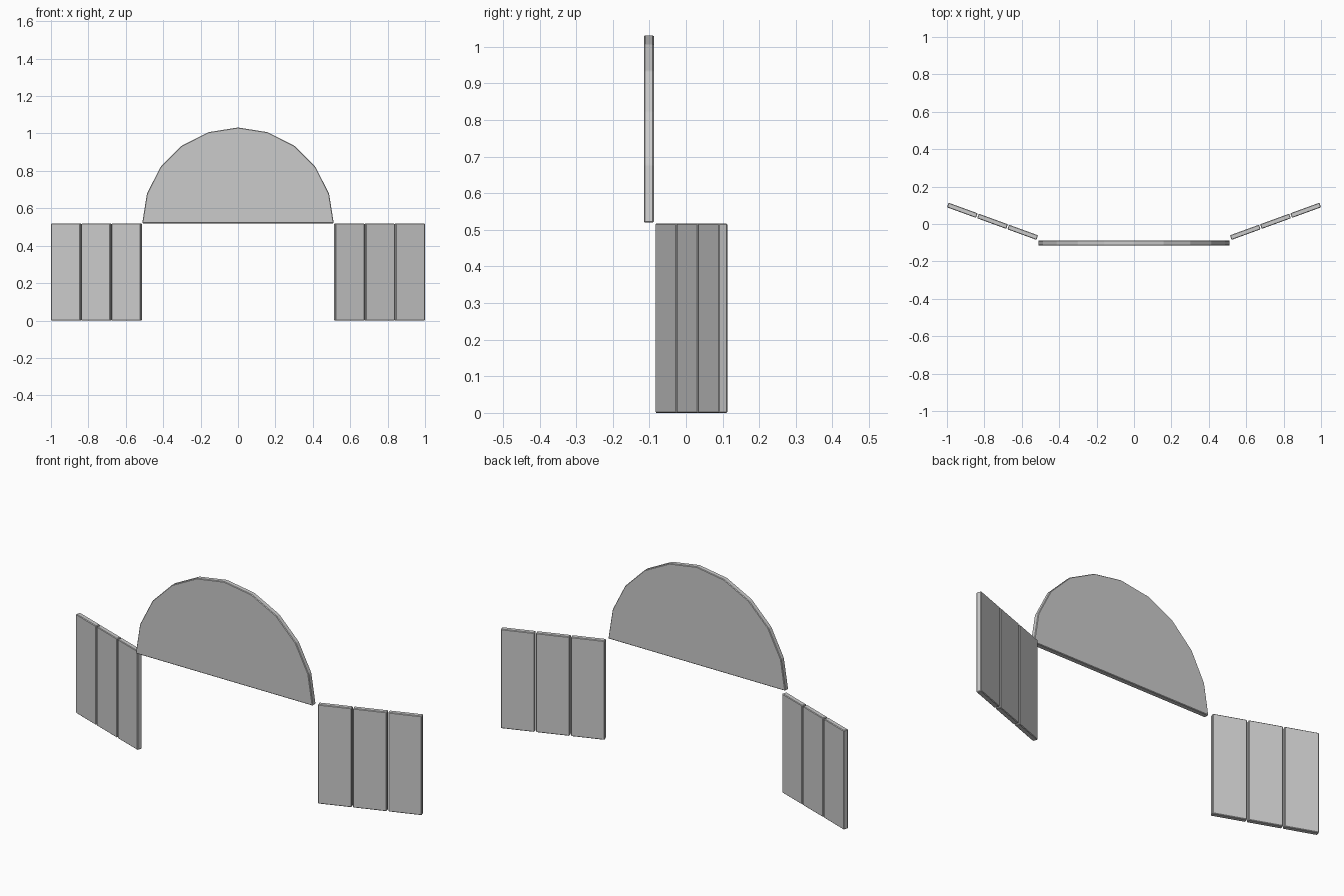
import bpy, bmesh
from math import radians, cos, sin, pi
from mathutils import Matrix, Vector

if "Cube" in bpy.data.objects:
    bpy.data.objects.remove(bpy.data.objects["Cube"])


def make_object(name, bm):
    # small single-step chamfer on every hard edge
    bmesh.ops.recalc_face_normals(bm, faces=bm.faces)
    bmesh.ops.bevel(bm, geom=list(bm.edges), offset=0.003, segments=1,
                    affect='EDGES', clamp_overlap=True)
    bmesh.ops.recalc_face_normals(bm, faces=bm.faces)
    mesh = bpy.data.meshes.new(name)
    bm.to_mesh(mesh)
    bm.free()
    ob = bpy.data.objects.new(name, mesh)
    bpy.context.collection.objects.link(ob)
    return ob


# Half-round header panel
R, BASE, SEG = 0.512, 0.52, 10
bm = bmesh.new()
verts = [bm.verts.new((R * cos(pi * i / SEG), -0.115, BASE + R * sin(pi * i / SEG)))
         for i in range(SEG + 1)]
face = bm.faces.new(verts)
ext = bmesh.ops.extrude_face_region(bm, geom=[face])
moved = [g for g in ext["geom"] if isinstance(g, bmesh.types.BMVert)]
bmesh.ops.translate(bm, verts=moved, vec=(0, 0.027, 0))
make_object("arched_header", bm)

# Three boards per wing, each wing angled backwards
WIDTH, PITCH, THICK, HEIGHT = 0.165, 0.172, 0.026, 0.518
for side, label in ((1, "right"), (-1, "left")):
    angle = radians(20) * side
    along = Vector((side * cos(radians(20)), sin(radians(20)), 0))
    for i in range(3):
        bm = bmesh.new()
        bmesh.ops.create_cube(bm, size=1, matrix=Matrix.Diagonal((WIDTH, THICK, HEIGHT, 1)))
        ob = make_object(f"{label}_board_{i + 1}", bm)
        ob.location = Vector((side * 0.7565, 0.0145, HEIGHT / 2)) + along * PITCH * (i - 1)
        ob.rotation_euler = (0, 0, angle)
